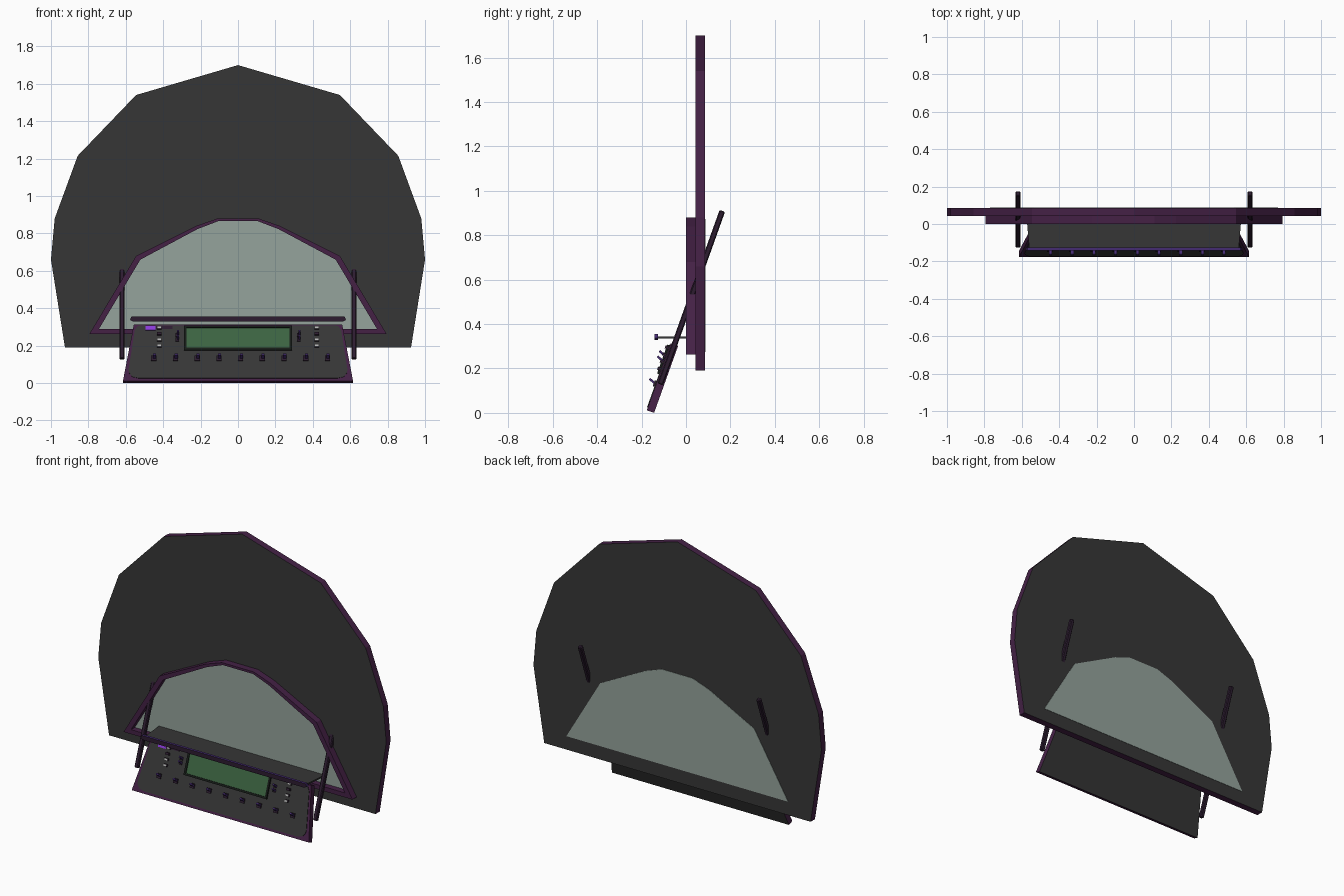
import bpy, bmesh, math
from mathutils import Matrix

if "Cube" in bpy.data.objects:
    bpy.data.objects.remove(bpy.data.objects["Cube"], do_unlink=True)


def material(name, rgb):
    m = bpy.data.materials.new(name)
    m.use_nodes = True
    m.diffuse_color = (*rgb, 1)
    m.node_tree.nodes["Principled BSDF"].inputs["Base Color"].default_value = (*rgb, 1)
    return m


GREY = material("charcoal", (0.037, 0.037, 0.037))
PLUM = material("plum", (0.058, 0.015, 0.06))
DARK = material("dark plum", (0.026, 0.012, 0.03))
GLASS = material("pale glass", (0.30, 0.37, 0.335))
GREEN = material("screen green", (0.045, 0.125, 0.053))
BLACK = material("black trim", (0.008, 0.011, 0.009))
VIOLET = material("violet", (0.06, 0.024, 0.17))
BRIGHT = material("bright purple", (0.26, 0.045, 0.7))
SILVER = material("light grey", (0.45, 0.45, 0.45))

# Tilted frame shared by the control panel and the support legs
TILT = Matrix.Translation((0, -0.16, 0.006)) @ Matrix.Rotation(math.radians(-19.7), 4, 'X')


def finish(name, bm, mats, matrix=None):
    bmesh.ops.recalc_face_normals(bm, faces=bm.faces)
    me = bpy.data.meshes.new(name)
    bm.to_mesh(me)
    bm.free()
    for m in mats:
        me.materials.append(m)
    ob = bpy.data.objects.new(name, me)
    bpy.context.collection.objects.link(ob)
    if matrix:
        ob.matrix_world = matrix
    return ob


def mirrored(half):
    """Close a left-half outline by mirroring it in x."""
    return half + [(-x, z) for x, z in reversed(half) if x != 0]


def rect(x0, x1, z0, z1):
    return [(x0, z0), (x0, z1), (x1, z1), (x1, z0)]


def prism(name, outline, y0, y1, front, back=None, side=None, matrix=None):
    """Extrude an x-z outline along y, with separate cap and side materials."""
    bm = bmesh.new()
    a, b = ([bm.verts.new((x, y, z)) for x, z in outline] for y in (y0, y1))
    bm.faces.new(a)
    bm.faces.new(b[::-1]).material_index = 1
    for i in range(len(a)):
        j = (i + 1) % len(a)
        bm.faces.new((a[i], b[i], b[j], a[j])).material_index = 2
    return finish(name, bm, [front, back or front, side or front], matrix)


def ring(name, outer, inner, y0, y1, mat, matrix=None):
    """Frame between two outlines with matching points."""
    bm = bmesh.new()
    loops = [[bm.verts.new((x, y, z)) for x, z in pts]
             for pts, y in ((outer, y0), (inner, y0), (inner, y1), (outer, y1))]
    n = len(outer)
    for k in range(4):
        p, q = loops[k], loops[(k + 1) % 4]
        for i in range(n):
            j = (i + 1) % n
            bm.faces.new((p[i], p[j], q[j], q[i]))
    return finish(name, bm, [mat], matrix)


# Large faceted backboard with plum edges
board = mirrored([(-0.925, 0.19), (-1, 0.66), (-0.98, 0.88), (-0.857, 1.215),
                  (-0.545, 1.54), (0, 1.70)])
prism("backboard", board, 0.042, 0.085, GREY, GREY, PLUM)

# Arched window: raised frame and glass
outer = mirrored([(-0.795, 0.262), (-0.545, 0.68), (-0.225, 0.84), (-0.11, 0.88)])
inner = mirrored([(-0.743, 0.29), (-0.522, 0.66), (-0.217, 0.823), (-0.105, 0.866)])
pane = mirrored([(-0.77, 0.275), (-0.535, 0.67), (-0.22, 0.832), (-0.108, 0.872)])
ring("window_frame", outer, inner, 0.0, 0.043, PLUM)
prism("window_glass", pane, 0.037, 0.087, GLASS)

# Support legs passing through the board
for side, s in (("right", -1), ("left", 1)):
    leg = prism(side + "_leg", rect(s * 0.62 - 0.013, s * 0.62 + 0.013, 0.13, 0.96),
                -0.013, 0.013, DARK, matrix=TILT)
    bev = leg.modifiers.new("bevel", 'BEVEL')
    bev.width = 0.005

# Control panel slab and its rounded face plate
prism("control_panel", mirrored([(-0.615, 0), (-0.557, 0.32)]),
      -0.0175, 0.0175, PLUM, GREY, PLUM, TILT)
prism("panel_face", mirrored([(-0.53, 0.014), (-0.565, 0.022), (-0.583, 0.045), (-0.585, 0.065),
                              (-0.552, 0.285), (-0.538, 0.308), (-0.52, 0.314)]),
      -0.021, -0.016, GREY, matrix=TILT)

# Screen and its trim
ring("screen_trim", rect(-0.288, 0.288, 0.172, 0.31), rect(-0.275, 0.275, 0.184, 0.298),
     -0.03, -0.019, BLACK, TILT)
prism("screen", rect(-0.276, 0.276, 0.183, 0.299), -0.025, -0.019, GREEN, matrix=TILT)

# Label plates in the upper corner
prism("bright_label", rect(-0.495, -0.44, 0.285, 0.31), -0.026, -0.019, BRIGHT, matrix=TILT)
prism("dark_label", rect(-0.438, -0.35, 0.292, 0.31), -0.024, -0.019, DARK, matrix=TILT)


def switch(name, x, v, mat, size=0.011):
    """Small base with a lever that sticks out and up."""
    prism(name + "_base", rect(x - size, x + size, v - size, v + size),
          -0.029, -0.019, DARK, matrix=TILT)
    lever = TILT @ Matrix.Translation((x + 0.004, -0.02, v)) @ Matrix.Rotation(math.radians(-20), 4, 'X')
    prism(name + "_lever", rect(-size * 0.6, size * 0.6, -0.005, 0.005),
          -0.036, 0, mat, matrix=lever)


# Row of switches along the lower panel
for i in range(9):
    switch("row_switch_%d" % (i + 1), -0.45 + i * 0.116, 0.125, VIOLET, 0.014)

# Button columns on both sides of the screen
for side, s in (("right", -1), ("left", 1)):
    for i in range(4):
        v = 0.195 + i * 0.034
        prism("%s_button_%d" % (side, i + 1),
              rect(s * 0.42 - 0.012, s * 0.42 + 0.012, v - 0.007, v + 0.007),
              -0.036, -0.019, DARK if i == 2 else SILVER, side=DARK, matrix=TILT)
    for i in range(2):
        switch("%s_switch_%d" % (side, i + 1), s * 0.325, 0.232 + i * 0.026, VIOLET, 0.009)

# Shelf above the panel, with a thin lip
bm = bmesh.new()
corners = ((-0.56, -0.13), (0.56, -0.13), (0.575, 0.043), (-0.575, 0.043))
face = bm.faces.new([bm.verts.new((x, y, 0.334)) for x, y in corners])
ext = bmesh.ops.extrude_face_region(bm, geom=[face])
moved = [e for e in ext["geom"] if isinstance(e, bmesh.types.BMVert)]
bmesh.ops.translate(bm, verts=moved, vec=(0, 0, 0.01))
finish("shelf", bm, [GREY])
prism("shelf_lip", mirrored([(-0.56, 0.328), (-0.577, 0.338), (-0.57, 0.355)]),
      -0.142, -0.126, DARK, side=VIOLET)
